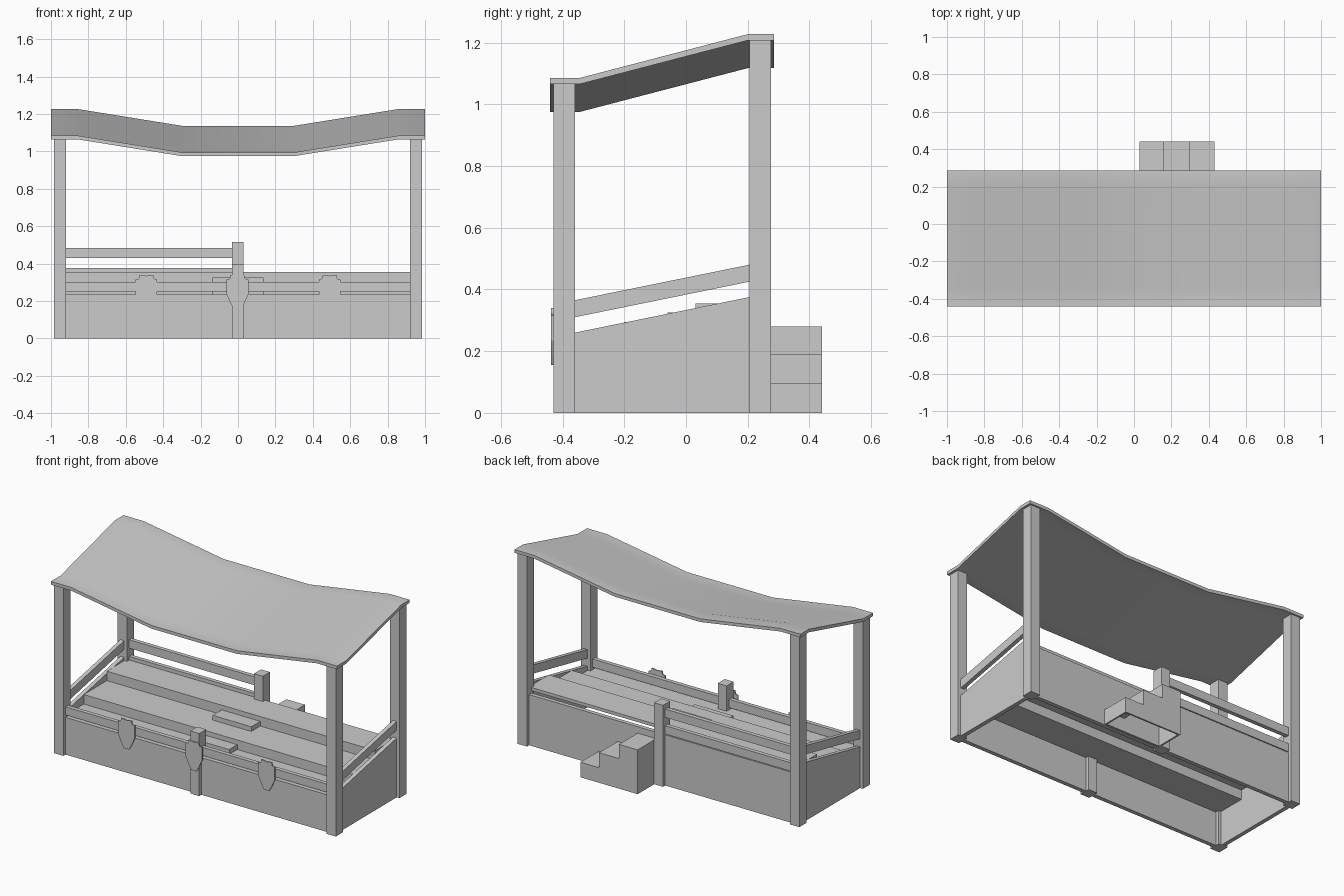
import bpy, bmesh, math

old = bpy.data.objects.get("Cube")
if old:
    bpy.data.objects.remove(old, do_unlink=True)

GREY = (0.6, 0.6, 0.6, 1)
mat = bpy.data.materials.new("plain grey")
mat.use_nodes = True
mat.diffuse_color = GREY
mat.node_tree.nodes["Principled BSDF"].inputs["Base Color"].default_value = GREY


def finish(name, bm):
    bmesh.ops.recalc_face_normals(bm, faces=bm.faces)
    mesh = bpy.data.meshes.new(name)
    bm.to_mesh(mesh)
    bm.free()
    obj = bpy.data.objects.new(name, mesh)
    mesh.materials.append(mat)
    bpy.context.collection.objects.link(obj)
    return obj


def prism(name, outline, axis, lo, hi):
    """Extrude a 2D outline along x (outline in y, z) or along y (outline in x, z)."""
    bm = bmesh.new()
    place = (lambda p, d: (d, *p)) if axis == "x" else (lambda p, d: (p[0], d, p[1]))
    face = bm.faces.new([bm.verts.new(place(p, lo)) for p in outline])
    ext = bmesh.ops.extrude_face_region(bm, geom=[face])
    shift = (hi - lo, 0, 0) if axis == "x" else (0, hi - lo, 0)
    bmesh.ops.translate(bm, vec=shift, verts=[v for v in ext["geom"] if isinstance(v, bmesh.types.BMVert)])
    return finish(name, bm)


def box(name, x, y, z):
    return prism(name, [(x[0], z[0]), (x[1], z[0]), (x[1], z[1]), (x[0], z[1])], "y", *y)


FRONT, BACK = (-0.43, -0.36), (0.205, 0.275)
INNER = 0.92
FRONT_WALL, BACK_WALL = (-0.408, -0.382), (0.227, 0.253)

# Corner posts, end panels and sloping end rails
for side, s in (("left", 1), ("right", -1)):
    px = sorted((s * INNER, s * 0.985))
    wx = sorted((s * 0.94, s * 0.966))
    box(f"front_{side}_post", px, FRONT, (0, 1.067))
    box(f"back_{side}_post", px, BACK, (0, 1.207))
    y0, y1 = FRONT[1], BACK[0]
    prism(f"{side}_end_panel", [(y0, 0), (y1, 0), (y1, 0.32), (y0, 0.205)], "x", *wx)
    for label, z in (("lower", 0.205), ("upper", 0.31)):
        prism(f"{side}_{label}_rail",
              [(y0, z), (y1, z + 0.115), (y1, z + 0.17), (y0, z + 0.055)], "x", *wx)

# Centre posts
box("front_centre_post", (-0.032, 0.03), FRONT, (0, 0.395))
box("back_centre_post", (-0.032, 0.03), BACK, (0, 0.515))

# Long walls and rails
box("front_wall", (-INNER, INNER), FRONT_WALL, (0, 0.235))
box("front_rail", (-INNER, INNER), FRONT_WALL, (0.25, 0.302))
box("back_wall", (-INNER, INNER), BACK_WALL, (0, 0.32))
for label, z in (("lower", 0.325), ("upper", 0.43)):
    box(f"back_{label}_rail", (-INNER, -0.03), BACK_WALL, (z, z + 0.053))

# Stepped deck: three levels joined by risers
T = 0.02
top = [(-0.385, 0.235), (-0.2, 0.235), (-0.2, 0.295), (0.03, 0.295), (0.03, 0.355), (0.228, 0.355)]
under = [(y + (T if 0 < i < 5 else 0), z - T) for i, (y, z) in enumerate(top)]
prism("stepped_deck", top + under[::-1], "x", -0.938, 0.938)

# Small half steps on the deck
box("upper_half_step", (-0.135, 0.135), (-0.06, 0.03), (0.295, 0.325))
box("lower_half_step", (-0.135, 0.135), (-0.28, -0.2), (0.235, 0.265))

# Shield plates
half = [(0, 0.155), (0.018, 0.155), (0.035, 0.185), (0.058, 0.235), (0.058, 0.315),
        (0.04, 0.32), (0.036, 0.34), (0, 0.335)]
shield = half + [(-x, z) for x, z in half[-2:0:-1]]
for label, cx, y in (("right", -0.49, -0.408), ("centre", -0.003, -0.43), ("left", 0.49, -0.408)):
    prism(f"{label}_shield", [(x + cx, z) for x, z in shield], "y", y - 0.008, y)

# Hollow entry stairs, open underneath
x0, x1, x2, x3 = 0.03, 0.16, 0.30, 0.43
stairs = prism("entry_stairs", [(x0, 0), (x3, 0), (x3, 0.095), (x2, 0.095), (x2, 0.19),
                                (x1, 0.19), (x1, 0.28), (x0, 0.28)], "y", 0.255, 0.44)
bm = bmesh.new()
bm.from_mesh(stairs.data)
bmesh.ops.delete(bm, geom=[f for f in bm.faces if all(v.co.z < 0.001 for v in f.verts)], context="FACES")
bm.to_mesh(stairs.data)
bm.free()
shell = stairs.modifiers.new("Shell", "SOLIDIFY")
shell.thickness = 0.015
shell.offset = -1

# Sagging canopy
xs = (-1, -0.86, -0.3, 0.3, 0.86, 1)
sag = (0, 0, 0.09, 0.09, 0, 0)
profile = ((-0.44, 1.085), (-0.345, 1.085), (0.2, 1.227), (0.285, 1.227))
bm = bmesh.new()
rows = [[[bm.verts.new((x, y, z - d - drop)) for x, d in zip(xs, sag)] for y, z in profile]
        for drop in (0, 0.02)]
for layer in rows:
    for a, b in zip(layer, layer[1:]):
        for i in range(len(xs) - 1):
            bm.faces.new((a[i], a[i + 1], b[i + 1], b[i]))
upper, lower = rows
edges = [(upper[0], lower[0]), (upper[-1], lower[-1])]
edges += [([r[k] for r in upper], [r[k] for r in lower]) for k in (0, -1)]
for a, b in edges:
    for i in range(len(a) - 1):
        bm.faces.new((a[i], a[i + 1], b[i + 1], b[i]))
canopy = finish("canopy", bm)
bpy.ops.object.select_all(action="DESELECT")
canopy.select_set(True)
bpy.context.view_layer.objects.active = canopy
bpy.ops.object.shade_smooth_by_angle(angle=math.radians(40))
